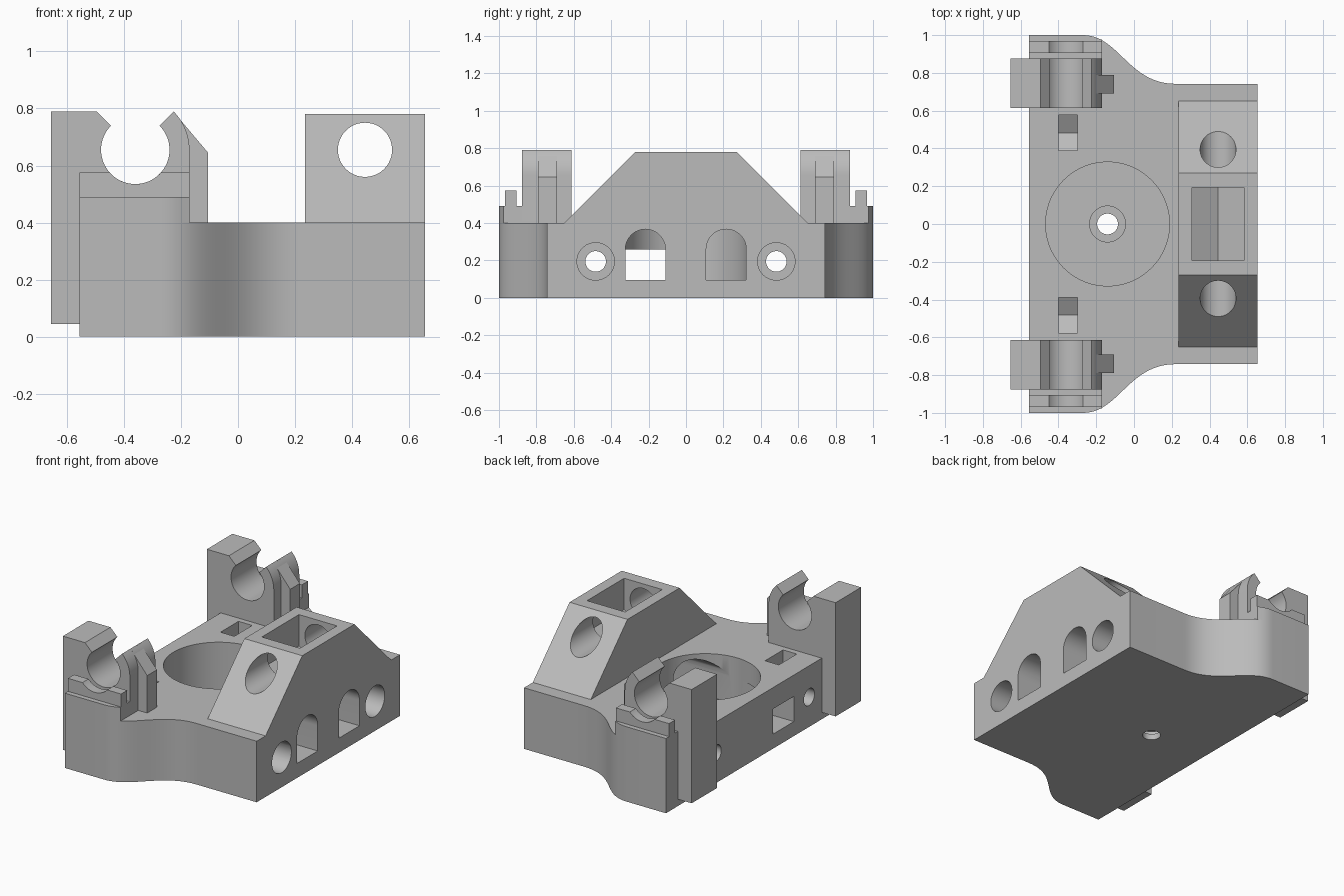
import bpy, bmesh, math

if "Cube" in bpy.data.objects:
    bpy.data.objects.remove(bpy.data.objects["Cube"])

grey = bpy.data.materials.new("plain grey")
grey.diffuse_color = (0.5, 0.5, 0.5, 1)
grey.use_nodes = True
grey.node_tree.nodes["Principled BSDF"].inputs["Base Color"].default_value = grey.diffuse_color


def prism(name, pts, axis, lo, hi):
    """Extrude a 2D profile along an axis (x: pts are y,z; y: pts are x,z; z: pts are x,y)."""
    place = {"x": lambda p, d: (d, p[0], p[1]),
             "y": lambda p, d: (p[0], d, p[1]),
             "z": lambda p, d: (p[0], p[1], d)}[axis]
    bm = bmesh.new()
    a = [bm.verts.new(place(p, lo)) for p in pts]
    b = [bm.verts.new(place(p, hi)) for p in pts]
    bm.faces.new(a)
    bm.faces.new(b)
    n = len(pts)
    for i in range(n):
        j = (i + 1) % n
        bm.faces.new((a[i], a[j], b[j], b[i]))
    bmesh.ops.recalc_face_normals(bm, faces=bm.faces)
    me = bpy.data.meshes.new(name)
    bm.to_mesh(me)
    bm.free()
    me.materials.append(grey)
    ob = bpy.data.objects.new(name, me)
    bpy.context.collection.objects.link(ob)
    return ob


def arc(cx, cy, r, a0, a1, n=24):
    return [(cx + r * math.cos(math.radians(a0 + (a1 - a0) * i / n)),
             cy + r * math.sin(math.radians(a0 + (a1 - a0) * i / n))) for i in range(n + 1)]


def circle(cx, cy, r, n=48):
    return arc(cx, cy, r, 0, 360, n)[:-1]


def rect(x0, y0, x1, y1):
    return [(x0, y0), (x1, y0), (x1, y1), (x0, y1)]


def cut(ob, cutters):
    """Subtract cutters one by one, then remove them."""
    bpy.context.view_layer.objects.active = ob
    for c in cutters:
        m = ob.modifiers.new("cut", "BOOLEAN")
        m.operation, m.solver, m.object = "DIFFERENCE", "EXACT", c
        bpy.ops.object.modifier_apply(modifier=m.name)
        bpy.data.objects.remove(c)


# base plate: wide at the back (-x), narrowing through an S curve
def bez(t, a, b, c, d):
    u = 1 - t
    return u**3 * a + 3 * u * u * t * b + 3 * u * t * t * c + t**3 * d


curve = [(bez(i / 24, -.27, -.08, -.03, .22), bez(i / 24, 1, 1, .742, .742)) for i in range(25)]
half = [(-.555, 1)] + curve + [(.655, .742)]
base = prism("base_plate", half + [(x, -y) for x, y in reversed(half)], "z", 0, .4)

# round pocket with stepped centre hole
cuts = [prism("pocket", circle(-.14, 0, .328, 72), "z", .08, .5),
        prism("step", circle(-.14, 0, .095), "z", .04, .2),
        prism("centre_hole", circle(-.14, 0, .055), "z", -.1, .2)]
# arched belt passages into the pocket, one continuing out of the back
for y in (-.217, .215):
    cuts.append(prism("passage", [(y - .107, .095), (y + .107, .095)] + arc(y, .26, .107, 0, 180),
                      "x", -.1, .8))
cuts.append(prism("back_opening", rect(-.324, .095, -.11, .26), "x", -.7, 0))
# bolt holes, counterbores and nut traps with a pointed bottom
for y in (-.483, .483):
    cuts += [prism("bolt", circle(y, .195, .055), "x", -.7, .8),
             prism("head", circle(y, .195, .1), "x", .05, .8),
             prism("nut", [(y - .093, .5), (y - .093, .141), (y, .087), (y + .093, .141), (y + .093, .5)],
                   "x", -.4, -.3)]
cut(base, cuts)

# raised rod block with sloped ends, rod hole and nut slot
block = prism("rod_block", [(-.65, .4), (.65, .4), (.27, .78), (-.27, .78)], "x", .235, .655)
cut(block, [prism("rod", circle(.445, .655, .095), "y", -1, 1),
            prism("slot", [(.307, .9), (.307, .575), (.445, .496), (.583, .575), (.583, .9)],
                  "y", -.192, .192)])

# rod clips, mirrored front and back
CX, CZ = -.36, .655
clip = ([(-.655, .045), (-.555, .045), (-.555, .4), (-.17, .4)] + arc(CX, CZ, .19, 0, 45, 10)
        + arc(CX, CZ, .12, 45, -225, 48) + [(-.495, .79), (-.655, .79)])
rib = [(-.555, .49), (-.17, .49), (-.17, .575)] + arc(CX, CZ, .12, -41.8, -138.2) + [(-.555, .575)]
brace = [(-.17, .4), (-.105, .4), (-.105, .645), (-.225, .787)] + arc(CX, CZ, .19, 44, 0, 10)
edge = [p for p in curve if p[0] < -.172]
saddle = [(-.17, .875), (-.555, .875), (-.555, 1)] + edge + [(-.17, edge[-1][1] - .005)]
for s, side in ((-1, "front"), (1, "rear")):
    prism(side + "_clip", clip, "y", s * .613, s * .877)
    prism(side + "_clip_brace", brace, "y", s * .69, s * .79)
    prism(side + "_saddle", [(x, s * y) for x, y in saddle], "z", .4, .49)
    prism(side + "_saddle_rib", rib, "y", s * .905, s * .968)

# smooth curves, sharp edges
for ob in bpy.context.collection.objects:
    ob.select_set(True)
bpy.context.view_layer.objects.active = base
bpy.ops.object.shade_smooth_by_angle(angle=math.radians(30))
